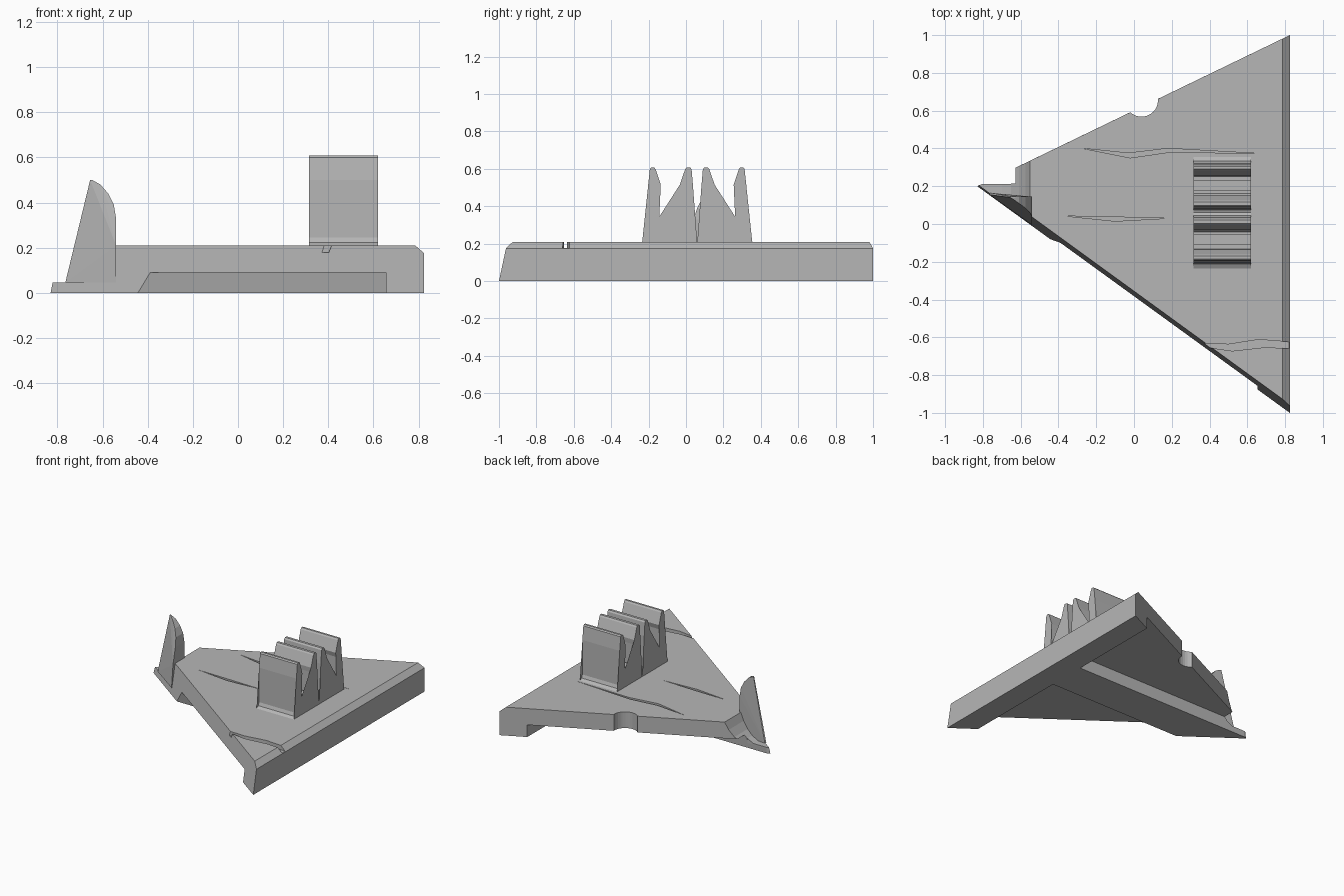
import bpy, bmesh, math
from mathutils import Vector

grey = bpy.data.materials.new("plain grey")
grey.diffuse_color = (0.47, 0.47, 0.47, 1)


def finish(bm, name):
    bmesh.ops.recalc_face_normals(bm, faces=bm.faces)
    me = bpy.data.meshes.new(name)
    bm.to_mesh(me)
    bm.free()
    me.materials.append(grey)
    ob = bpy.data.objects.new(name, me)
    bpy.context.collection.objects.link(ob)
    return ob


def loft(name, lower, upper):
    """Solid between two matching 3D outlines."""
    bm = bmesh.new()
    a = [bm.verts.new(p) for p in lower]
    b = [bm.verts.new(p) for p in upper]
    caps = [bm.faces.new(a), bm.faces.new(b)]
    for i in range(len(a)):
        j = (i + 1) % len(a)
        bm.faces.new((a[i], a[j], b[j], b[i]))
    bmesh.ops.triangulate(bm, faces=caps)
    return finish(bm, name)


def prism(name, pts, axis, lo, hi):
    """Extrude a 2D outline along one axis."""
    def put(p, d):
        q = list(p)
        q.insert("xyz".index(axis), d)
        return q
    return loft(name, [put(p, lo) for p in pts], [put(p, hi) for p in pts])


def cut(ob, cutter):
    mod = ob.modifiers.new("cut", "BOOLEAN")
    mod.operation = "DIFFERENCE"
    mod.solver = "EXACT"
    mod.object = cutter
    bpy.context.view_layer.update()
    dg = bpy.context.evaluated_depsgraph_get()
    me = bpy.data.meshes.new_from_object(ob.evaluated_get(dg))
    ob.modifiers.clear()
    ob.data = me
    bpy.data.objects.remove(cutter)


# triangular base with a drafted front wall
base = loft("base",
            [(-0.83, 0.2, 0), (0.825, -1, 0), (0.825, 1, 0)],
            [(-0.79, 0.219, 0.21), (0.825, -0.955, 0.21), (0.825, 1, 0.21)])

# chamfer along the right edge
cut(base, prism("chamfer", [(0.785, 0.2101), (0.785, 0.3), (0.9, 0.3), (0.9, 0.1), (0.825, 0.175)],
                "y", -1.5, 1.5))
# recesses underneath, leaving a right bar and a central rib
cut(base, prism("front_recess", [(-0.08, -0.001), (-0.1, 0.09), (-1.5, 0.09), (-1.5, -0.001)],
                "x", -1.2, 0.655))
cut(base, prism("back_recess", [(0.21, -0.001), (0.215, 0.09), (1.5, 0.09), (1.5, -0.001)],
                "x", -1.2, 0.655))
# lowered tip with a curved step, and its trimmed side
cut(base, prism("tip_step", [(-0.55, 0.25), (-0.55, 0.21), (-0.575, 0.155), (-0.61, 0.105),
                             (-0.65, 0.07), (-0.7, 0.045), (-1, 0.045), (-1, 0.25)],
                "y", -0.1, 0.6))
cut(base, prism("tip_trim", [(-1, 0.212), (-0.65, 0.212), (-0.65, 0.6), (-1, 0.6)], "z", -0.1, 0.4))
# round notch in the back edge
ring = [(0.04 + 0.087 * math.cos(t * math.pi / 16), 0.655 + 0.087 * math.sin(t * math.pi / 16))
        for t in range(32)]
cut(base, prism("round_notch", ring, "z", -0.1, 0.4))
# surface cracks
cracks = [
    [(-0.27, 0.4), (-0.03, 0.375), (0.18, 0.4), (0.68, 0.372), (0.2, 0.382), (-0.02, 0.35)],
    [(-0.36, 0.042), (-0.1, 0.037), (0.175, 0.03), (-0.1, 0.015)],
    [(0.3, -0.62), (0.36, -0.632), (0.5, -0.637), (0.66, -0.612), (0.9, -0.63),
     (0.9, -0.665), (0.7, -0.652), (0.52, -0.672), (0.3, -0.64)],
]
for pts in cracks:
    cut(base, prism("crack", pts, "z", 0.178, 0.3))

# upright fin on the tip
fin_pts = [(-0.765, 0.155, 0.045), (-0.54, -0.005, 0.045), (-0.54, 0.145, 0.045), (-0.76, 0.165, 0.045),
           (-0.54, 0.012, 0.21), (-0.54, 0.04, 0.33), (-0.54, 0.145, 0.33),
           (-0.55, 0.06, 0.39), (-0.55, 0.145, 0.39), (-0.575, 0.085, 0.44), (-0.575, 0.145, 0.44),
           (-0.61, 0.11, 0.48), (-0.61, 0.145, 0.48), (-0.645, 0.135, 0.5), (-0.655, 0.14, 0.5),
           (-0.655, 0.147, 0.5)]
bm = bmesh.new()
for p in fin_pts:
    bm.verts.new(Vector(p))
res = bmesh.ops.convex_hull(bm, input=bm.verts)
bmesh.ops.delete(bm, geom=[v for v in bm.verts if not v.link_faces], context="VERTS")
finish(bm, "fin")

# pair of mirrored spring clips
clip = [(-0.235, 0.2), (-0.235, 0.21), (-0.213, 0.222), (-0.204, 0.245), (-0.204, 0.5),
        (-0.193, 0.6), (-0.185, 0.608), (-0.17, 0.608), (-0.162, 0.597), (-0.135, 0.515),
        (-0.145, 0.48), (-0.145, 0.295), (-0.132, 0.275), (-0.112, 0.275), (-0.112, 0.342),
        (-0.054, 0.342), (-0.054, 0.275), (-0.042, 0.275), (-0.03, 0.295), (-0.03, 0.48),
        (-0.033, 0.515), (-0.005, 0.597), (0.003, 0.608), (0.022, 0.608), (0.03, 0.597),
        (0.038, 0.5), (0.038, 0.235), (0.045, 0.216), (0.06, 0.21), (0.06, 0.2)]
prism("front_clip", clip, "x", 0.315, 0.62)
prism("back_clip", [(0.12 - y, z) for y, z in clip], "x", 0.315, 0.62)
